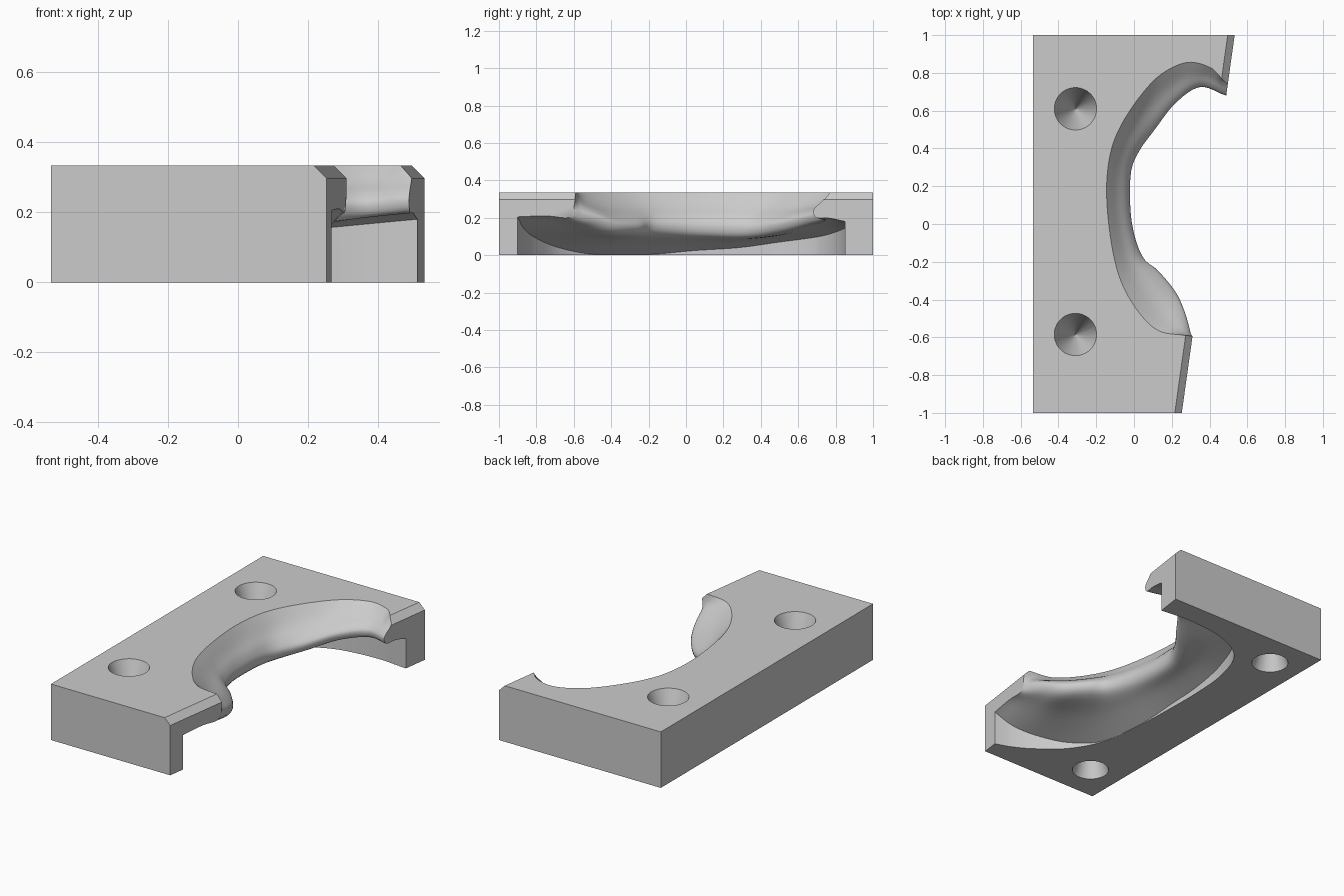
import bpy, bmesh
from mathutils import Vector

cube = bpy.data.objects.get("Cube")
if cube:
    bpy.data.objects.remove(cube, do_unlink=True)

H, CHAMFER_Z, BACK_X = 0.334, 0.297, -0.534

grey = bpy.data.materials.new("plain grey")
grey.use_nodes = True
grey.diffuse_color = (0.6, 0.6, 0.6, 1)
grey.node_tree.nodes["Principled BSDF"].inputs["Base Color"].default_value = (0.6, 0.6, 0.6, 1)


def side_x(y, z):
    """Slanted side of the block, with its chamfer near the top."""
    return 0.393 + 0.14 * y - max(0, z - CHAMFER_Z)


def spline(pts, steps):
    """Catmull-Rom curve through the points."""
    p = [2 * pts[0] - pts[1]] + pts + [2 * pts[-1] - pts[-2]]
    out = []
    for i in range(1, len(p) - 2):
        a, b, c, d = p[i - 1:i + 3]
        for s in range(steps):
            t = s / steps
            out.append(0.5 * (2 * b + (c - a) * t + (2 * a - 5 * b + 4 * c - d) * t ** 2
                              + (3 * b - a - 3 * c + d) * t ** 3))
    return out + [pts[-1]]


def between(a, b, across, z):
    """Point part of the way from a to b in plan, at height z."""
    p = a.lerp(b, across)
    p.z = z
    return p


# Guide curves of the mouth, front to back: top rim, lip and cavity wall
rim = [(.273, -.59), (.13, -.565), (.02, -.46), (-.07, -.3), (-.12, -.1), (-.145, .15), (-.13, .35),
       (-.08, .5), (.02, .66), (.14, .79), (.28, .855), (.4, .83), (.466, .77)]
lip = [(.306, -.6, .215), (.27, -.47, .175), (.22, -.36, .13), (.13, -.25, .12), (.05, -.18, .12),
       (0, -.05, .12), (-.02, .1, .115), (-.015, .28, .11), (.03, .39, .115), (.11, .5, .135),
       (.22, .64, .175), (.35, .725, .2), (.485, .68, .215)]
wall = [(.264, -.9, .205), (.17, -.865, .14), (.06, -.8, .09), (-.08, -.68, .04), (-.185, -.49, .004),
        (-.225, -.2, .004), (-.235, .05, .025), (-.235, .28, .04), (-.215, .5, .07), (-.135, .715, .1),
        (.05, .83, .135), (.3, .865, .16), (.51, .85, .18)]
rim = spline([Vector((x, y, H)) for x, y in rim], 6)
lip = spline([Vector(p) for p in lip], 6)
wall = spline([Vector(p) for p in wall], 6)

# Cross-sections: hollow shoulder, rounded nose, underside out to the wall, wall to the base
sections = []
for r, l, w in zip(rim, lip, wall):
    drop = H - l.z
    profile = [r,
               between(r, l, 0.4, l.z + 0.65 * drop),
               between(r, l, 0.8, l.z + 0.4 * drop),
               between(r, l, 1, l.z + 0.17 * drop),
               between(l, w, 0.1, l.z - 0.015),
               between(l, w, 0.5, (l.z + w.z) / 2),
               w]
    sections.append(spline(profile, 4) + [Vector((w.x, w.y, 0))])

# End sections lie exactly on the slanted side
splits = []
for sec in (sections[0], sections[-1]):
    k = min(range(1, 12), key=lambda i: abs(sec[i].z - CHAMFER_Z))
    sec[k].z = CHAMFER_Z
    splits.append(k)
    for p in sec:
        p.x = side_x(p.y, p.z)

# Block body
bm = bmesh.new()
grid = [[bm.verts.new(p) for p in sec] for sec in sections]
for a, b in zip(grid, grid[1:]):
    for i in range(len(a) - 1):
        bm.faces.new((a[i], a[i + 1], b[i + 1], b[i]))

levels = (0, CHAMFER_Z, H)
front, back = [[bm.verts.new((side_x(y, z), y, z)) for z in levels] for y in (-1, 1)]
rear_f, rear_b = [[bm.verts.new((BACK_X, y, z)) for z in (0, H)] for y in (-1, 1)]
bm.faces.new([rear_f[1], front[2]] + [s[0] for s in grid] + [back[2], rear_b[1]])
bm.faces.new([rear_f[0], front[0]] + [s[-1] for s in grid] + [back[0], rear_b[0]])
bm.faces.new(rear_f[:1] + front + rear_f[1:])
bm.faces.new(rear_b[:1] + back + rear_b[1:])
bm.faces.new((rear_f[0], rear_f[1], rear_b[1], rear_b[0]))
for corner, sec, k in ((front, grid[0], splits[0]), (back, grid[-1], splits[1])):
    bm.faces.new([corner[1], corner[2]] + sec[:k + 1])
    bm.faces.new([corner[0], corner[1]] + sec[k:])
bmesh.ops.recalc_face_normals(bm, faces=bm.faces)
mesh = bpy.data.meshes.new("mounting_block")
bm.to_mesh(mesh)
bm.free()
mesh.materials.append(grey)
block = bpy.data.objects.new("mounting_block", mesh)
bpy.context.collection.objects.link(block)
bpy.context.view_layer.objects.active = block
block.select_set(True)


def drill(x, y, radius, top):
    """Conical blind hole from the top or the base."""
    depth, lead, tip = 0.3, 0.02, 0.002
    r = radius * (depth + lead) / depth
    z = H - (depth - lead) / 2 if top else (depth - lead) / 2
    bpy.ops.mesh.primitive_cone_add(vertices=48, radius1=tip if top else r, radius2=r if top else tip,
                                    depth=depth + lead, location=(x, y, z))
    cutter = bpy.context.object
    cutter.name = "hole_cutter"
    cutter.hide_render = True
    cutter.data.materials.append(grey)
    bpy.context.view_layer.objects.active = block
    mod = block.modifiers.new("hole", 'BOOLEAN')
    mod.operation, mod.solver, mod.object = 'DIFFERENCE', 'EXACT', cutter
    bpy.ops.object.modifier_apply(modifier=mod.name)
    bpy.data.objects.remove(cutter, do_unlink=True)


# Screw holes in the top and pin holes in the base
for y in (-0.585, 0.61):
    drill(-0.31, y, 0.112, True)
for y in (-0.78, 0.79):
    drill(-0.335, y, 0.102, False)

bpy.ops.object.select_all(action='DESELECT')
block.select_set(True)
bpy.context.view_layer.objects.active = block
bpy.ops.object.shade_smooth_by_angle(angle=0.6)
